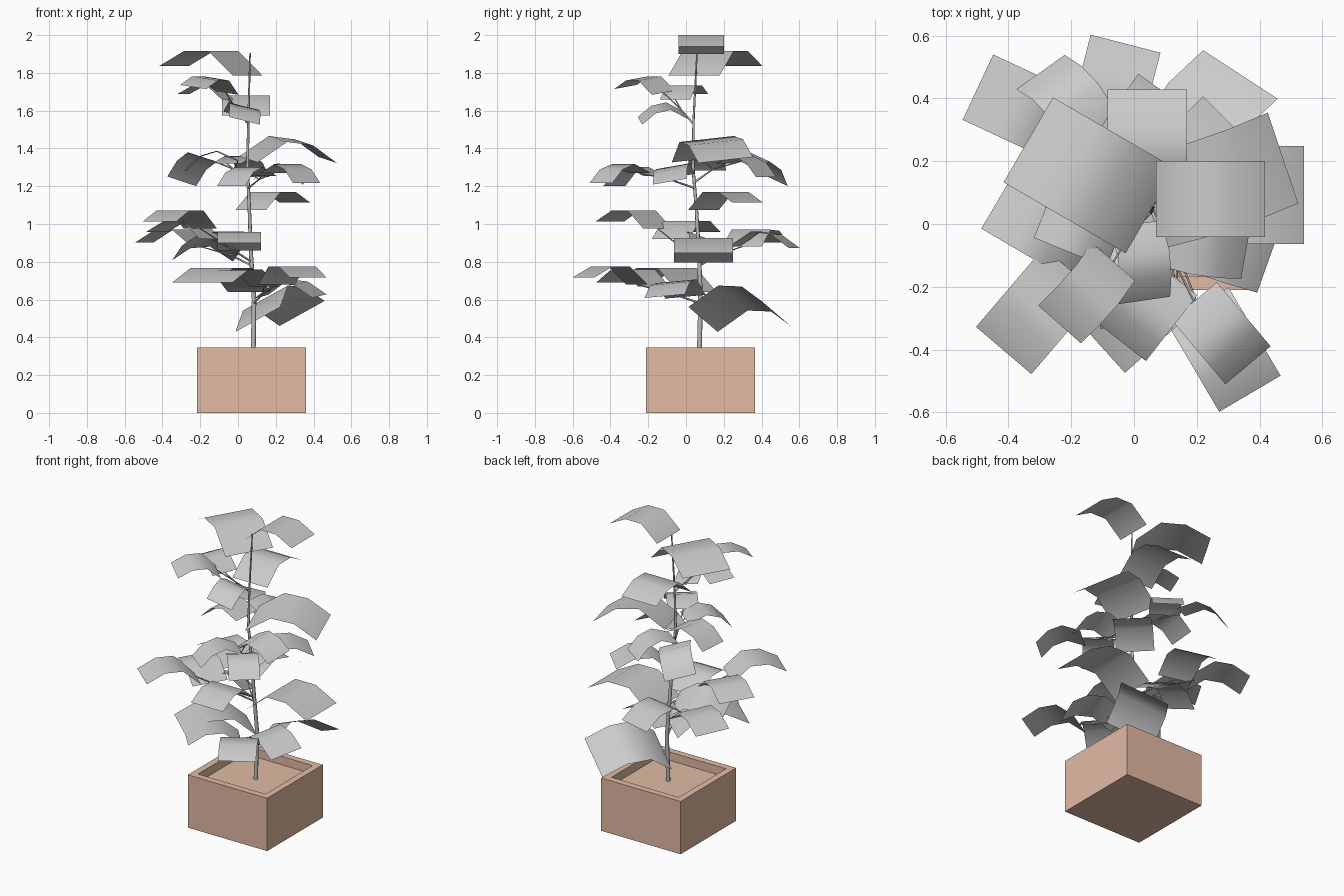
import bpy, bmesh, math
from mathutils import Matrix, Vector

if "Cube" in bpy.data.objects:
    bpy.data.objects.remove(bpy.data.objects["Cube"])


def material(name, rgb):
    m = bpy.data.materials.new(name)
    m.diffuse_color = (*rgb, 1)
    m.use_nodes = True
    m.node_tree.nodes["Principled BSDF"].inputs["Base Color"].default_value = m.diffuse_color
    return m


CLAY = material("clay", (0.76, 0.495, 0.37))
GREY = material("leaf_grey", (0.60, 0.60, 0.60))
STEM = material("stem_grey", (0.50, 0.50, 0.50))


def add_object(name, bm, mat):
    mesh = bpy.data.meshes.new(name)
    bm.to_mesh(mesh)
    bm.free()
    mesh.materials.append(mat)
    ob = bpy.data.objects.new(name, mesh)
    bpy.context.collection.objects.link(ob)
    return ob


def tube(name, points, radii, sides=6):
    """Tapered tube through points."""
    bm = bmesh.new()
    rings = []
    pts = [Vector(p) for p in points]
    for i, (p, r) in enumerate(zip(pts, radii)):
        d = (pts[min(i + 1, len(pts) - 1)] - pts[max(i - 1, 0)]).normalized()
        q = Vector((0, 0, 1)).rotation_difference(d)
        rings.append([bm.verts.new(p + q @ Vector((r * math.cos(a), r * math.sin(a), 0)))
                      for a in (math.tau * k / sides for k in range(sides))])
    for a, b in zip(rings, rings[1:]):
        for k in range(sides):
            n = (k + 1) % sides
            bm.faces.new((a[k], a[n], b[n], b[k])).smooth = True
    bm.faces.new(rings[0][::-1])
    bm.faces.new(rings[-1])
    return add_object(name, bm, STEM)


# Square planter: a box whose top is inset and sunk to the soil level
bm = bmesh.new()
bmesh.ops.create_cube(bm, size=1)
bmesh.ops.scale(bm, verts=bm.verts, vec=(0.577, 0.577, 0.347))
bmesh.ops.translate(bm, verts=bm.verts, vec=(0, 0, 0.1735))
top = max(bm.faces, key=lambda f: f.calc_center_median().z)
bmesh.ops.inset_region(bm, faces=[top], thickness=0.062)
inner = bmesh.ops.extrude_discrete_faces(bm, faces=[top])["faces"][0]
bmesh.ops.translate(bm, verts=inner.verts, vec=(0, 0, -0.055))
pot = add_object("planter", bm, CLAY)
pot.location = (0.0715, 0.0775, 0)

# Main stem
STEM_PATH = [(0.08, 0.07, 0.28), (0.085, 0.077, 0.6), (0.07, 0.07, 0.82),
             (0.06, 0.055, 1.08), (0.05, 0.037, 1.3), (0.055, 0.04, 1.55),
             (0.064, 0.058, 1.905)]
tube("stem", STEM_PATH, [0.013, 0.012, 0.011, 0.009, 0.008, 0.006, 0.004], 8)


def stem_at(z):
    for a, b in zip(STEM_PATH, STEM_PATH[1:]):
        if z <= b[2]:
            return Vector(a).lerp(Vector(b), (z - a[2]) / (b[2] - a[2]))
    return Vector(STEM_PATH[-1])


# Leaf: bent card of three panels, base lower than tip
PROFILE = [(0, 0), (1 / 3, 0.29), (2 / 3, 0.29), (1, 0.116)]


def leaf(name, x, y, z, azimuth, length, pitch=0, roll=0):
    bm = bmesh.new()
    half = 0.348 * length
    rows = [[bm.verts.new((u * length, s * half, h * length)) for s in (-1, 1)]
            for u, h in PROFILE]
    for a, b in zip(rows, rows[1:]):
        bm.faces.new((a[0], b[0], b[1], a[1])).smooth = True
    ob = add_object(name, bm, GREY)
    ob.matrix_world = (Matrix.Translation((x, y, z))
                       @ Matrix.Rotation(math.radians(azimuth), 4, 'Z')
                       @ Matrix.Rotation(math.radians(-pitch), 4, 'Y')
                       @ Matrix.Rotation(math.radians(roll), 4, 'X'))


# Single leaves growing straight from the stem: x, y, z, azimuth, length, pitch, roll
SINGLE = [
    (0.052, 0.042, 1.785, 149.8, 0.45),
    (0.07, 0.08, 1.90, 0, 0.347),
    (0.042, 0.064, 1.574, 90, 0.364),
    (0.055, 0.069, 1.342, 19.3, 0.44, -7, 6),
    (0.068, 0.093, 1.075, 45, 0.33),
    (0.093, 0.092, 0.795, 0, 0.449),
    (0.06, 0.06, 0.64, 228, 0.44),
    (0.105, 0.09, 0.495, 56, 0.45, -2, -25),
]
for i, row in enumerate(SINGLE):
    leaf(f"leaf_{i + 1}", *row)

# Sprigs of three leaflets on thin stalks; first value is the node height on the stem
SPRIGS = [
    (1.53, [(-0.065, -0.12, 1.695, 228.5, 0.264, 0, -7),
            (-0.055, -0.057, 1.66, 158, 0.25, 0),
            (0.005, 0.0, 1.575, 275, 0.245, -13, -14)]),
    (1.22, [(-0.124, 0.288, 1.33, 133.6, 0.28, -28, 17),
            (-0.06, 0.21, 1.32, 55, 0.27, -22),
            (0.0, 0.09, 1.335, 175, 0.28, -17)]),
    (1.19, [(0.192, -0.246, 1.27, 310, 0.27, -18),
            (0.128, -0.169, 1.255, 232, 0.27, -18),
            (0.095, -0.043, 1.25, 352, 0.265, -12, 10)]),
    (0.80, [(-0.199, -0.15, 0.975, 229.5, 0.333, 0),
            (-0.144, -0.083, 0.92, 149.5, 0.33, 0),
            (0.007, 0.0, 0.86, 270, 0.333, 0)]),
    (0.78, [(-0.197, 0.296, 0.88, 155, 0.33, -3),
            (-0.11, 0.253, 0.88, 75.5, 0.33, -8),
            (0.0, 0.12, 0.84, 196, 0.33, -5, 20)]),
    (0.58, [(0.204, -0.26, 0.68, 300.5, 0.326, 0),
            (0.138, -0.172, 0.67, 222, 0.325, -3),
            (0.122, -0.003, 0.615, 341, 0.325, -6, 5)]),
]
for s, (node, rows) in enumerate(SPRIGS):
    start = stem_at(node)
    mean = sum((Vector(r[:3]) for r in rows), Vector()) / 3
    fork = start.lerp(mean, 0.65)
    tube(f"sprig_{s + 1}_stalk", [start, fork], [0.006, 0.004])
    for k, row in enumerate(rows):
        leaf(f"sprig_{s + 1}_leaflet_{k + 1}", *row)
        tube(f"sprig_{s + 1}_stalk_{k + 1}", [fork, row[:3]], [0.004, 0.003], 5)
